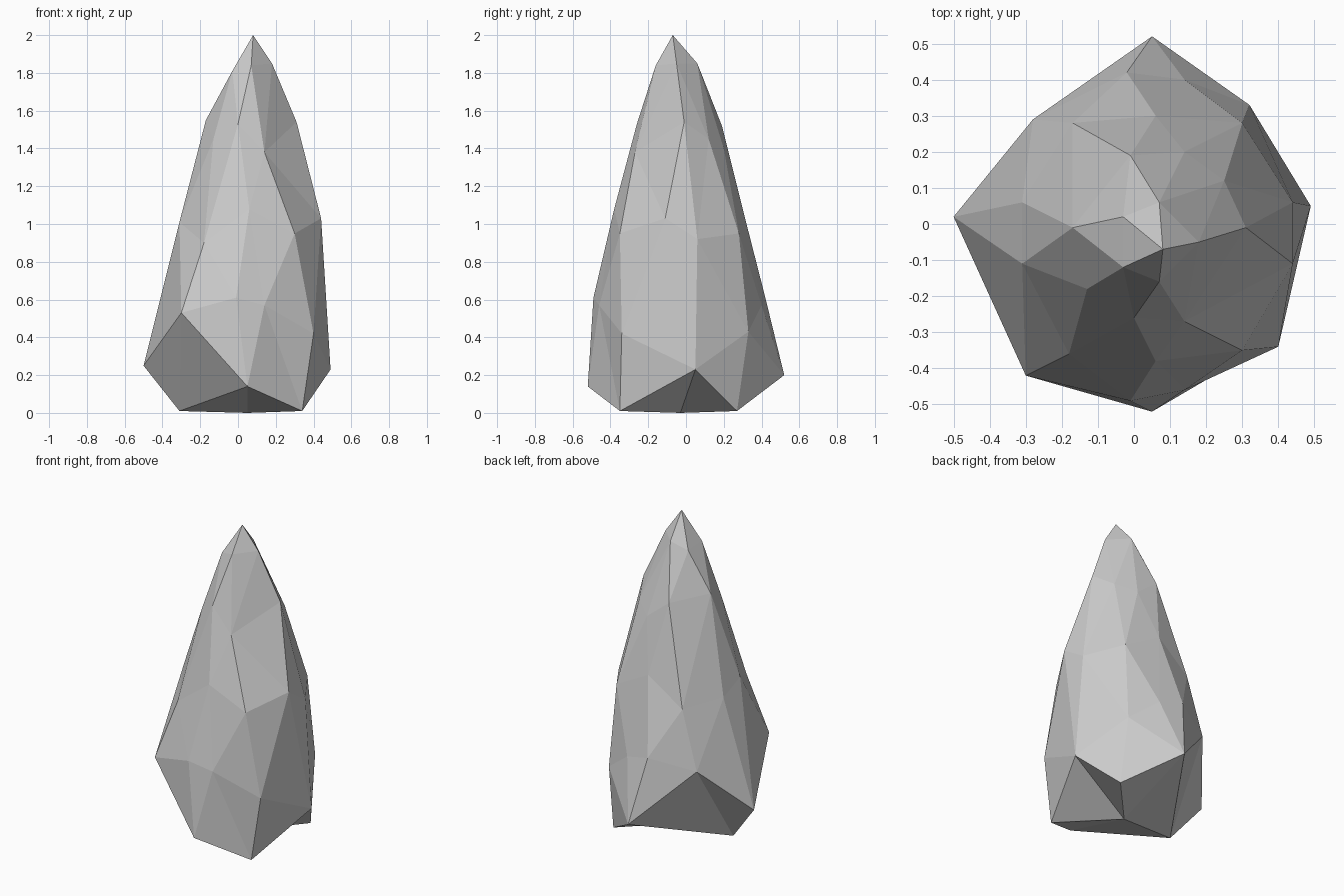
import bpy, bmesh
from mathutils import Vector

# Corner points of the chipped crystal rock, from tip to foot
rings = [
    # tip and the small facets around it
    [(.08, -.07, 2)],
    [(.18, -.05, 1.85), (.07, .06, 1.85), (-.03, .02, 1.80), (-.03, -.12, 1.81), (.07, -.16, 1.84)],
    # shoulder
    [(.31, -.01, 1.54), (.25, .12, 1.45), (.14, .20, 1.40), (-.01, .19, 1.52), (-.17, -.01, 1.55),
     (-.13, -.18, 1.45), (0, -.26, 1.53), (.14, -.27, 1.38)],
    # waist
    [(.44, -.11, 1.03), (.44, .06, .92), (.30, .28, .95), (.06, .30, 1.08), (-.17, .28, .91),
     (-.31, .06, .94), (-.31, -.11, 1.01), (-.18, -.36, .90), (.06, -.38, 1.08), (.30, -.35, .95)],
    # belly
    [(.32, .33, .43), (.14, .40, .57), (-.02, .42, .61), (-.28, .29, .54), (-.30, -.42, .53),
     (-.01, -.49, .61), (.14, -.46, .57), (.40, -.34, .42)],
    # lower corners and foot
    [(.49, .05, .23), (.05, .52, .20), (-.50, .02, .25), (.05, -.52, .14)],
    [(.33, .27, .01), (-.31, -.04, .01), (.34, -.35, .01), (.05, -.03, 0)],
]
points = [Vector(p) for ring in rings for p in ring]

# Skin the points on a unit ball, then move each one to its true place,
# so that shallow dents survive
bm = bmesh.new()
target = {}
for p in points:
    d = Vector((p.x - .03, p.y, (p.z - .7) * .5)).normalized()
    target[bm.verts.new(d)] = p
bmesh.ops.convex_hull(bm, input=bm.verts[:])
for v in bm.verts:
    v.co = target[v]
bmesh.ops.recalc_face_normals(bm, faces=bm.faces[:])

mesh = bpy.data.meshes.new("rock_spire")
bm.to_mesh(mesh)
bm.free()
rock = bpy.data.objects.new("rock_spire", mesh)
bpy.context.collection.objects.link(rock)
